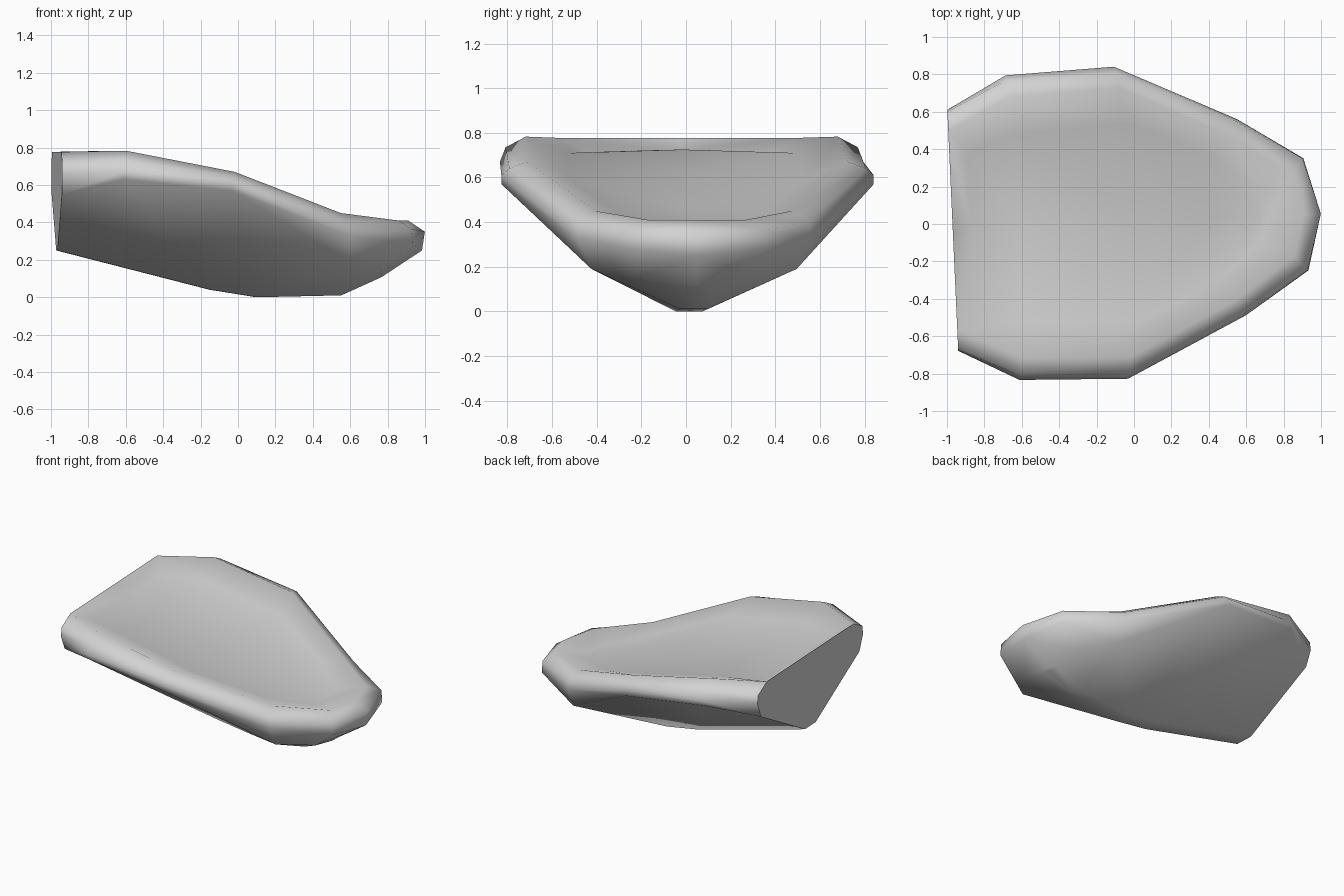
import bpy, bmesh, math
from mathutils import Matrix

cube = bpy.data.objects.get("Cube")
if cube:
    bpy.data.objects.remove(cube, do_unlink=True)

# Material
grey = bpy.data.materials.new("light_grey")
grey.use_nodes = True
colour = (0.65, 0.65, 0.65, 1)
grey.diffuse_color = colour
grey.node_tree.nodes["Principled BSDF"].inputs["Base Color"].default_value = colour

# Half-hull lines from stern to bow
keel = [(-.97, .065, .25), (-.15, .06, .04), (.1, .06, 0), (.55, .06, .01), (.76, .06, .105), (.77, 0, .11)]
chine = [(-.97, .6, .55), (-.65, .8, .63), (-.07, .835, .57), (.575, .46, .19), (.76, .26, .15), (.78, 0, .115)]
gunwale = [(-.97, .645, .66), (-.65, .815, .67), (-.07, .835, .61), (.575, .525, .33), (.92, .3, .28), (.985, 0, .25)]
shoulder = [(-.97, .635, .72), (-.645, .79, .735), (-.06, .8, .64), (.565, .515, .4), (.915, .3, .365), (1, 0, .35)]
rim = [(-.97, .53, .777), (-.63, .7, .783), (-.05, .72, .67), (.53, .44, .45), (.85, .22, .41), (.91, 0, .41)]
floor_edge = [(-.87, .42, .715), (-.6, .5, .71), (0, .53, .59), (.42, .34, .44), (.67, .14, .375), (.72, 0, .375)]
floor_middle = [(-.87, 0, .715), (-.6, 0, .725), (0, 0, .61), (.42, 0, .46), (.67, 0, .38), (.72, 0, .375)]

bm = bmesh.new()
lines = [[(x, 0, z) for x, y, z in keel], keel, chine, gunwale, shoulder, rim, floor_edge, floor_middle]
rows = [[bm.verts.new(p) for p in line] for line in lines]

# Hull, rim and gently crowned floor
for a, b in zip(rows, rows[1:]):
    for i in range(len(a) - 1):
        bm.faces.new((a[i], a[i + 1], b[i + 1], b[i]))

# Flat transom and the ledge behind the floor
top = bm.verts.new((-.97, 0, .777))
bm.faces.new([row[0] for row in rows[:-2]] + [top])
bm.faces.new((rows[-3][0], top, rows[-1][0], rows[-2][0]))

# Mirror to the other side
bmesh.ops.remove_doubles(bm, verts=bm.verts, dist=.001)
bmesh.ops.mirror(bm, geom=bm.verts[:] + bm.edges[:] + bm.faces[:], axis='Y', merge_dist=.001)
bmesh.ops.remove_doubles(bm, verts=bm.verts, dist=.001)
# Remove any interior face lying on the centre plane
flat = [f for f in bm.faces if all(abs(v.co.y) < .001 for v in f.verts)]
bmesh.ops.delete(bm, geom=flat, context='FACES')
bmesh.ops.recalc_face_normals(bm, faces=bm.faces)
bm.transform(Matrix.Translation((0, .01, 0)) @ Matrix.Rotation(math.radians(2.6), 4, 'Z'))

mesh = bpy.data.meshes.new("boat_hull")
bm.to_mesh(mesh)
bm.free()
mesh.materials.append(grey)
hull = bpy.data.objects.new("boat_hull", mesh)
bpy.context.collection.objects.link(hull)
bpy.context.view_layer.objects.active = hull
hull.select_set(True)
bpy.ops.object.shade_smooth_by_angle(angle=math.radians(65))

# Keep the transom flat
for face in mesh.polygons:
    if face.normal.x < -.95:
        face.use_smooth = False
